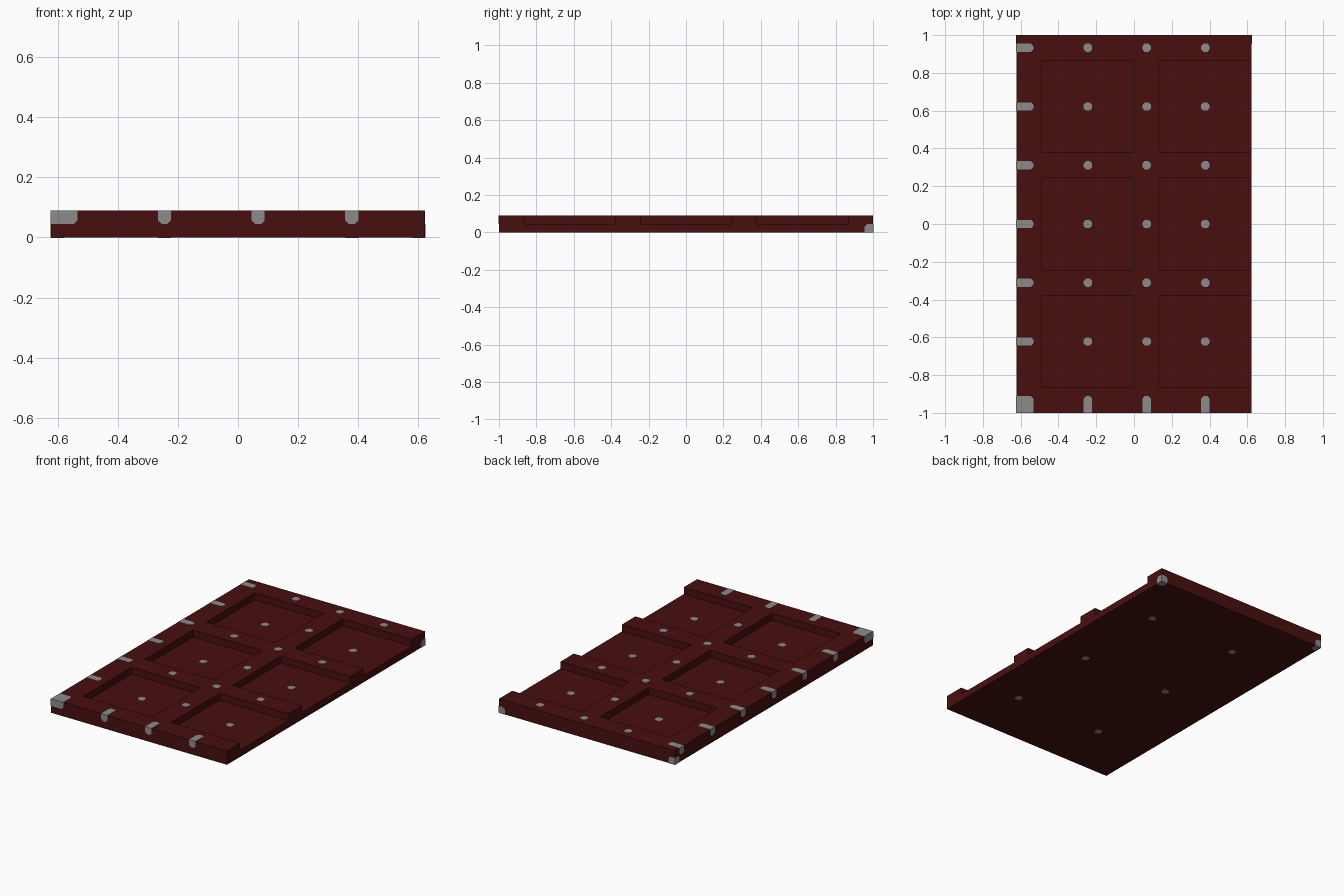
import bpy, bmesh
from mathutils import Vector

cube = bpy.data.objects.get("Cube")
if cube:
    bpy.data.objects.remove(cube, do_unlink=True)

# The panel sits on a lattice: 28 wide, 45 deep, 2 high
U = 2 / 45
W, D, H = 28, 45, 2
ORIGIN = Vector((W / 2, D / 2, 0))


def material(name, color):
    m = bpy.data.materials.new(name)
    m.use_nodes = True
    m.diffuse_color = color
    bsdf = next(n for n in m.node_tree.nodes if n.type == 'BSDF_PRINCIPLED')
    bsdf.inputs["Base Color"].default_value = color
    bsdf.inputs["Roughness"].default_value = 0.8
    return m


def finish(bm, name, mat):
    bmesh.ops.remove_doubles(bm, verts=bm.verts, dist=1e-5)
    bmesh.ops.recalc_face_normals(bm, faces=bm.faces)
    mesh = bpy.data.meshes.new(name)
    bm.to_mesh(mesh)
    bm.free()
    mesh.materials.append(mat)
    bpy.context.collection.objects.link(bpy.data.objects.new(name, mesh))


def place(axis, n, u, v):
    """Lattice point from a height n along an axis and the two other coordinates."""
    co = [u, v]
    co.insert(axis, n)
    return (Vector(co) - ORIGIN) * U


red = material("dark red", (0.064, 0.0046, 0.0046, 1))
gray = material("light gray", (0.26, 0.26, 0.26, 1))

# Panel: lower slab plus raised frame, keeping only the outer faces of the cells
breaks = ([0, 3, 14, 17, 28], [0, 3, 14, 17, 28, 31, 42, 45], [0, 1, 2])
cells = {(i, j, k) for i in range(4) for j in range(7) for k in range(2)
         if k == 0 or i % 2 == 0 or j % 2 == 0}
bm = bmesh.new()
for cell in cells:
    for axis in range(3):
        for step in (0, 1):
            near = list(cell)
            near[axis] += 2 * step - 1
            if tuple(near) in cells:
                continue
            n = breaks[axis][cell[axis] + step]
            a, b = [x for x in range(3) if x != axis]
            u0, u1 = breaks[a][cell[a]:cell[a] + 2]
            v0, v1 = breaks[b][cell[b]:cell[b] + 2]
            ring = [(u0, v0), (u1, v0), (u1, v1), (u0, v1)]
            bm.faces.new([bm.verts.new(place(axis, n, *p)) for p in ring])
finish(bm, "recessed_panel", red)


# Light plates: thin tiles with chosen corners cut
def plate(bm, axis, n, u0, u1, v0, v1, cut=(0, 1, 2, 3)):
    ring = [Vector(p) for p in ((u0, v0), (u1, v0), (u1, v1), (u0, v1))]
    outline = []
    for i, p in enumerate(ring):
        if i in cut:
            for q in (ring[i - 1], ring[(i + 1) % 4]):
                outline.append(p + (q - p).normalized() * 0.28)
        else:
            outline.append(p)
    low, high = ([bm.verts.new(place(axis, n + s, *p)) for p in outline]
                 for s in (-0.03, 0.03))
    bm.faces.new(low)
    bm.faces.new(high)
    for i in range(len(low)):
        bm.faces.new((low[i - 1], low[i], high[i], high[i - 1]))


columns = range(8, W, 7)
rows = range(8, D, 7)

# Round spots on the frame, and spots through the recess floors
spots, under = bmesh.new(), bmesh.new()
for x in columns:
    for y in rows:
        recess = x != 15 and y % 14 == 8
        plate(spots, 2, 1 if recess else H, x, x + 1, y, y + 1)
        if recess:
            plate(under, 2, 0, x, x + 1, y, y + 1)
finish(spots, "top_spots", gray)
finish(under, "underside_spots", gray)

# Strips wrapping over the right-hand edge
bm = bmesh.new()
for y in rows:
    plate(bm, 2, H, 0, 2, y, y + 1, (1, 2))
    plate(bm, 0, 0, y, y + 1, 1, 2, (0, 1))
finish(bm, "side_edge_strips", gray)

# Strips wrapping over the front edge
bm = bmesh.new()
for x in columns:
    plate(bm, 2, H, x, x + 1, 0, 2, (2, 3))
    plate(bm, 1, 0, x, x + 1, 1, 2, (0, 1))
finish(bm, "front_edge_strips", gray)

# Front corner patch on three sides
bm = bmesh.new()
plate(bm, 2, H, 0, 2, 0, 2, (2,))
for axis in (0, 1):
    plate(bm, axis, 0, 0, 2, 1, 2, (1,))
finish(bm, "front_corner_patch", gray)

# Lower back corner patches, each on three sides
bm = bmesh.new()
for x, edge, inner in ((0, 0, 1), (W - 1, W, 0)):
    plate(bm, 0, edge, D - 1, D, 0, 1, (3,))
    plate(bm, 1, D, x, x + 1, 0, 1, (inner + 1 if inner else 3,))
    plate(bm, 2, 0, x, x + 1, D - 1, D, (inner,))
finish(bm, "back_corner_patches", gray)
